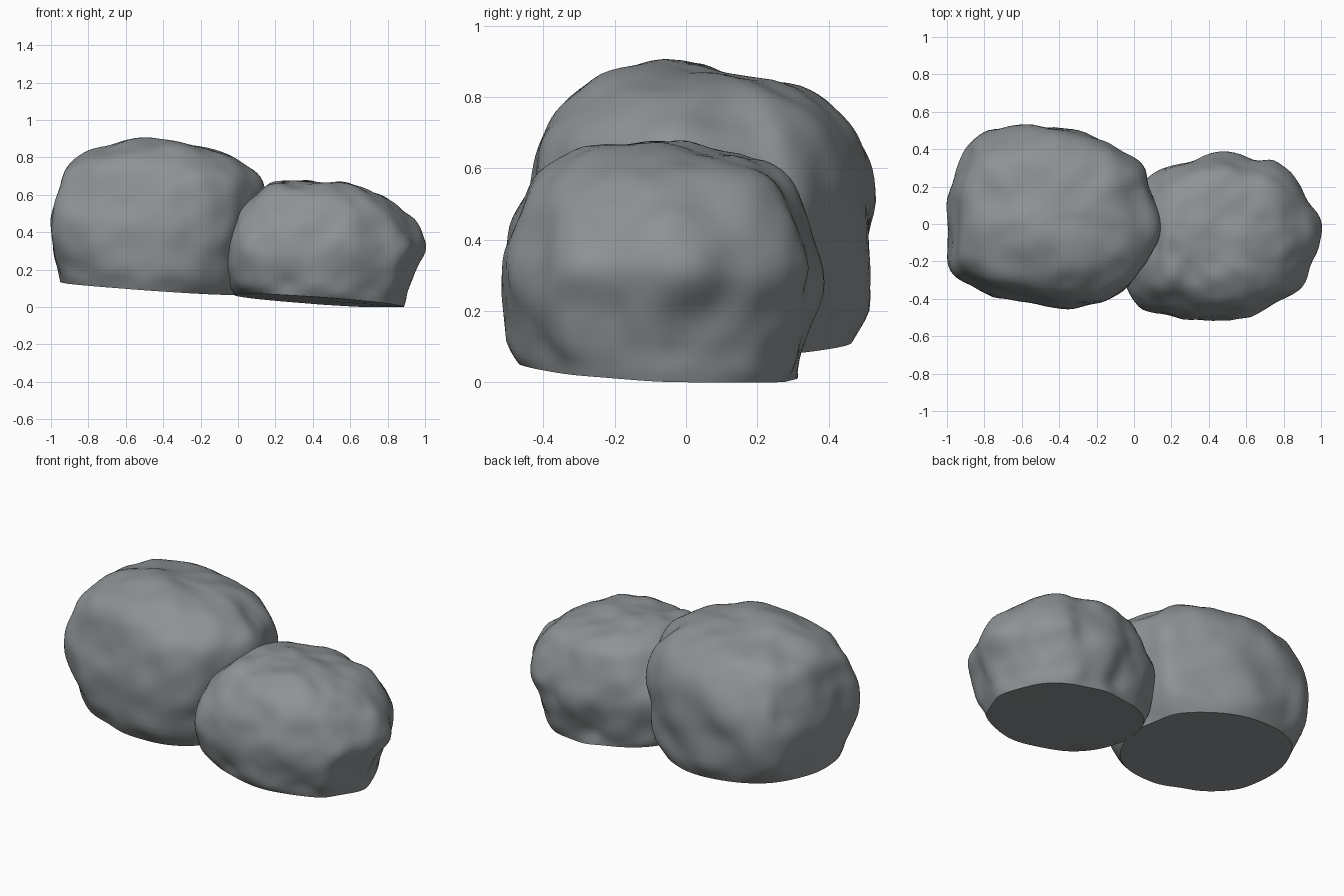
import bpy, bmesh, math

if "Cube" in bpy.data.objects:
    bpy.data.objects.remove(bpy.data.objects["Cube"])

# Dark stone colour
stone = bpy.data.materials.new("stone")
stone.diffuse_color = (0.27, 0.29, 0.30, 1)
stone.use_nodes = True
stone.node_tree.nodes["Principled BSDF"].inputs["Base Color"].default_value = stone.diffuse_color


def make_rock(name, outline, levels, base, noise_size, trim):
    """Loft a plan outline through levels (z, x0, x1, y0, y1) over a tilted flat base.
    trim shaves the upper back right corner."""
    xs, ys = [p[0] for p in outline], [p[1] for p in outline]
    ox, oy = min(xs), min(ys)
    w, d = max(xs) - ox, max(ys) - oy
    bm = bmesh.new()
    crease = bm.edges.layers.float.new("crease_edge")
    rings = []
    for i, (z, x0, x1, y0, y1) in enumerate(levels):
        t = i / (len(levels) - 1)
        fade = (1 - t) ** 2
        rounding = max(0.8 - 4 * t, (t - 0.4) * 0.8, 0)
        ring = []
        for px, py in outline:
            # unit plan coordinates, drawn towards a circle near base and top
            u, v = (px - ox) / w * 2 - 1, (py - oy) / d * 2 - 1
            r = math.hypot(u, v)
            k = 1 + rounding * (min(1, 1 / r) - 1)
            k -= trim * max(0, t - 0.2) * max(0, u) * max(0, v)
            x = (x0 + x1) / 2 + u * k * (x1 - x0) / 2
            y = (y0 + y1) / 2 + v * k * (y1 - y0) / 2
            plane = max(0, base[0] + base[1] * x + base[2] * y)
            ring.append(bm.verts.new((x, y, z + (plane - levels[0][0]) * fade)))
        rings.append(ring)
    n = len(outline)
    for a, b in zip(rings, rings[1:]):
        for j in range(n):
            k = (j + 1) % n
            bm.faces.new((a[j], a[k], b[k], b[j]))
    bm.faces.new(rings[-1])
    bottom = bm.faces.new(rings[0][::-1])
    for e in bottom.edges:
        e[crease] = 1.0
    mesh = bpy.data.meshes.new(name)
    bm.to_mesh(mesh)
    bm.free()
    mesh.materials.append(stone)
    ob = bpy.data.objects.new(name, mesh)
    bpy.context.collection.objects.link(ob)

    # rounded surface, then soft lumps everywhere but the flat base
    group = ob.vertex_groups.new(name="lumpy")
    group.add(list(range(n, len(mesh.vertices))), 1.0, 'REPLACE')
    sub = ob.modifiers.new("round", 'SUBSURF')
    sub.levels = sub.render_levels = 2
    tex = bpy.data.textures.new(name + "_lumps", 'CLOUDS')
    tex.noise_scale = noise_size
    tex.noise_depth = 1
    disp = ob.modifiers.new("lumps", 'DISPLACE')
    disp.texture = tex
    disp.texture_coords = 'LOCAL'
    disp.vertex_group = group.name
    disp.strength = 0.06
    disp.mid_level = 0.47

    bpy.ops.object.select_all(action='DESELECT')
    ob.select_set(True)
    bpy.context.view_layer.objects.active = ob
    for m in ("round", "lumps"):
        bpy.ops.object.modifier_apply(modifier=m)
    bpy.ops.object.shade_smooth_by_angle(angle=0.7)
    return ob


# Tall rock on the left
make_rock(
    "large_rock",
    [(.14, 0), (.10, .12), (.08, .22), (.07, .31), (0, .36), (-.1, .43), (-.25, .5),
     (-.4, .525), (-.6, .53), (-.75, .515), (-.86, .48), (-.92, .4), (-.95, .25),
     (-.995, .1), (-.985, -.05), (-1, -.19), (-.97, -.27), (-.88, -.32), (-.75, -.39),
     (-.6, -.4), (-.47, -.455), (-.3, -.435), (-.18, -.43), (-.03, -.37),
     (.03, -.25), (.10, -.12)],
    [(.10, -.96, .02, -.39, .475), (.18, -.98, .07, -.43, .505), (.35, -1, .11, -.45, .52),
     (.50, -1, .145, -.455, .525), (.62, -.975, .16, -.43, .505), (.70, -.955, .14, -.40, .465),
     (.77, -.92, .05, -.355, .41), (.83, -.80, -.05, -.29, .34),
     (.87, -.66, -.22, -.20, .18), (.89, -.57, -.42, -.08, .06)],
    (.066, -.07, .03), .26, .25)

# Lower rock on the right, pushed into the tall one
make_rock(
    "small_rock",
    [(1.01, -.06), (.965, .06), (.92, .2), (.85, .29), (.75, .355), (.64, .35), (.5, .39),
     (.4, .355), (.25, .33), (.1, .27), (0, .18), (-.05, .05), (-.06, -.1), (-.06, -.25),
     (-.03, -.37), (.05, -.45), (.14, -.485), (.3, -.49), (.48, -.525), (.62, -.49),
     (.75, -.43), (.89, -.35), (.92, -.26), (.965, -.17)],
    [(.03, -.03, .90, -.48, .325), (.09, -.05, .93, -.505, .335), (.21, -.06, .955, -.525, .375),
     (.31, -.06, 1.03, -.53, .395), (.40, -.05, 1.0, -.51, .37), (.50, 0, .94, -.485, .335),
     (.57, .06, .86, -.44, .305), (.62, .11, .75, -.39, .24), (.655, .15, .60, -.33, .11),
     (.67, .18, .42, -.22, 0)],
    (.06, -.07, -.05), .22, .15)
